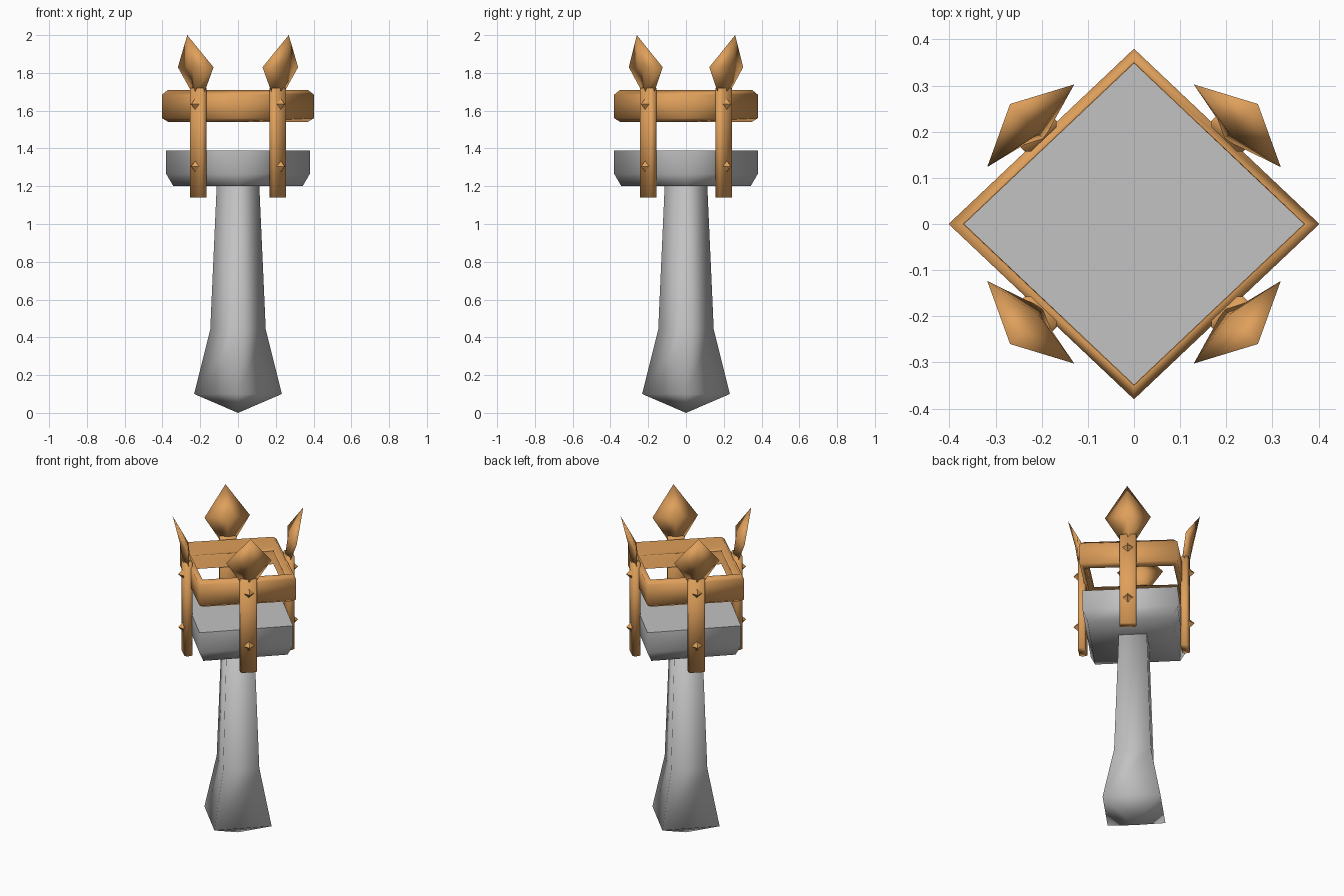
import bpy
import bmesh
from math import atan2, radians
from mathutils import Matrix, Vector

old = bpy.data.objects.get("Cube")
if old:
    bpy.data.objects.remove(old, do_unlink=True)


def material(name, rgb):
    mat = bpy.data.materials.new(name)
    mat.use_nodes = True
    color = (*rgb, 1.0)
    mat.diffuse_color = color
    mat.node_tree.nodes["Principled BSDF"].inputs["Base Color"].default_value = color
    return mat


STONE = material("grey stone", (0.54, 0.54, 0.54))
GOLD = material("warm gold", (0.74, 0.35, 0.105))


def finish(bm, name, mat, matrix=Matrix(), smooth=True, flat_up=False):
    bmesh.ops.recalc_face_normals(bm, faces=bm.faces)
    for face in bm.faces:
        cap = flat_up and face.normal.z > 0.99
        face.smooth = smooth and not cap
    mesh = bpy.data.meshes.new(name)
    bm.to_mesh(mesh)
    bm.free()
    mesh.materials.append(mat)
    obj = bpy.data.objects.new(name, mesh)
    obj.matrix_world = matrix
    bpy.context.collection.objects.link(obj)
    return obj


def loft(name, stations, mat, matrix=Matrix(), closed=False, **options):
    """Skin diamond sections given as (half x, half y, z, y offset)."""
    bm = bmesh.new()
    rings = []
    for rx, ry, z, off in stations:
        if rx == 0:
            rings.append([bm.verts.new((0, off, z))] * 4)
        else:
            corners = ((rx, 0), (0, ry), (-rx, 0), (0, -ry))
            rings.append([bm.verts.new((x, y + off, z)) for x, y in corners])
    pairs = list(zip(rings, rings[1:]))
    if closed:
        pairs.append((rings[-1], rings[0]))
    for low, high in pairs:
        for i in range(4):
            j = (i + 1) % 4
            quad = dict.fromkeys((low[i], low[j], high[j], high[i]))
            bm.faces.new(list(quad))
    if not closed:
        for ring in (rings[0], rings[-1]):
            if ring[0] != ring[1]:
                bm.faces.new(ring)
    return finish(bm, name, mat, matrix, **options)


# Tapered shaft with a pointed foot
loft("shaft", [(0, 0, 0, 0), (0.232, 0.232, 0.1, 0), (0.147, 0.147, 0.44, 0),
               (0.112, 0.112, 1.22, 0)], STONE)

# Diamond slab with a chamfered underside
loft("slab", [(0.342, 0.342, 1.2, 0), (0.38, 0.38, 1.265, 0),
              (0.38, 0.38, 1.39, 0)], STONE, flat_up=True)

# Thin open band above the slab
loft("band", [(0.368, 0.348, 1.54, 0), (0.402, 0.38, 1.56, 0),
              (0.402, 0.38, 1.685, 0), (0.37, 0.35, 1.71, 0)], GOLD, closed=True)


def bar(name, matrix):
    bm = bmesh.new()
    bmesh.ops.create_cube(bm, size=1)
    bmesh.ops.scale(bm, vec=Vector((0.096, 0.046, 0.58)), verts=bm.verts)
    bmesh.ops.translate(bm, vec=Vector((0, 0, 1.43)), verts=bm.verts)
    uprights = [e for e in bm.edges
                if abs(e.verts[0].co.z - e.verts[1].co.z) > 0.1]
    bmesh.ops.bevel(bm, geom=uprights, offset=0.01, segments=1, affect='EDGES')
    finish(bm, name, GOLD, matrix)


# Four upright bars, each with a leaning blade and two studs
for y_name, sy in (("front", -1), ("back", 1)):
    for x_name, sx in (("left", 1), ("right", -1)):
        label = f"{y_name}_{x_name}"
        turn = atan2(0.725 * sy, 0.688 * sx) - radians(90)
        frame = (Matrix.Translation((0.2115 * sx, 0.2 * sy, 0))
                 @ Matrix.Rotation(turn, 4, 'Z'))
        bar(f"{label}_bar", frame)
        loft(f"{label}_blade", [(0.048, 0.023, 1.7, 0), (0.13, 0.024, 1.83, 0.018),
                                (0, 0, 2.0, 0.083)], GOLD, frame)
        for stud_name, z in (("lower", 1.305), ("upper", 1.635)):
            outward = (frame @ Matrix.Translation((0, 0.018, z))
                       @ Matrix.Rotation(radians(-90), 4, 'X'))
            loft(f"{label}_{stud_name}_stud",
                 [(0.036, 0.034, 0, 0), (0, 0, 0.034, 0)], GOLD, outward, smooth=False)
